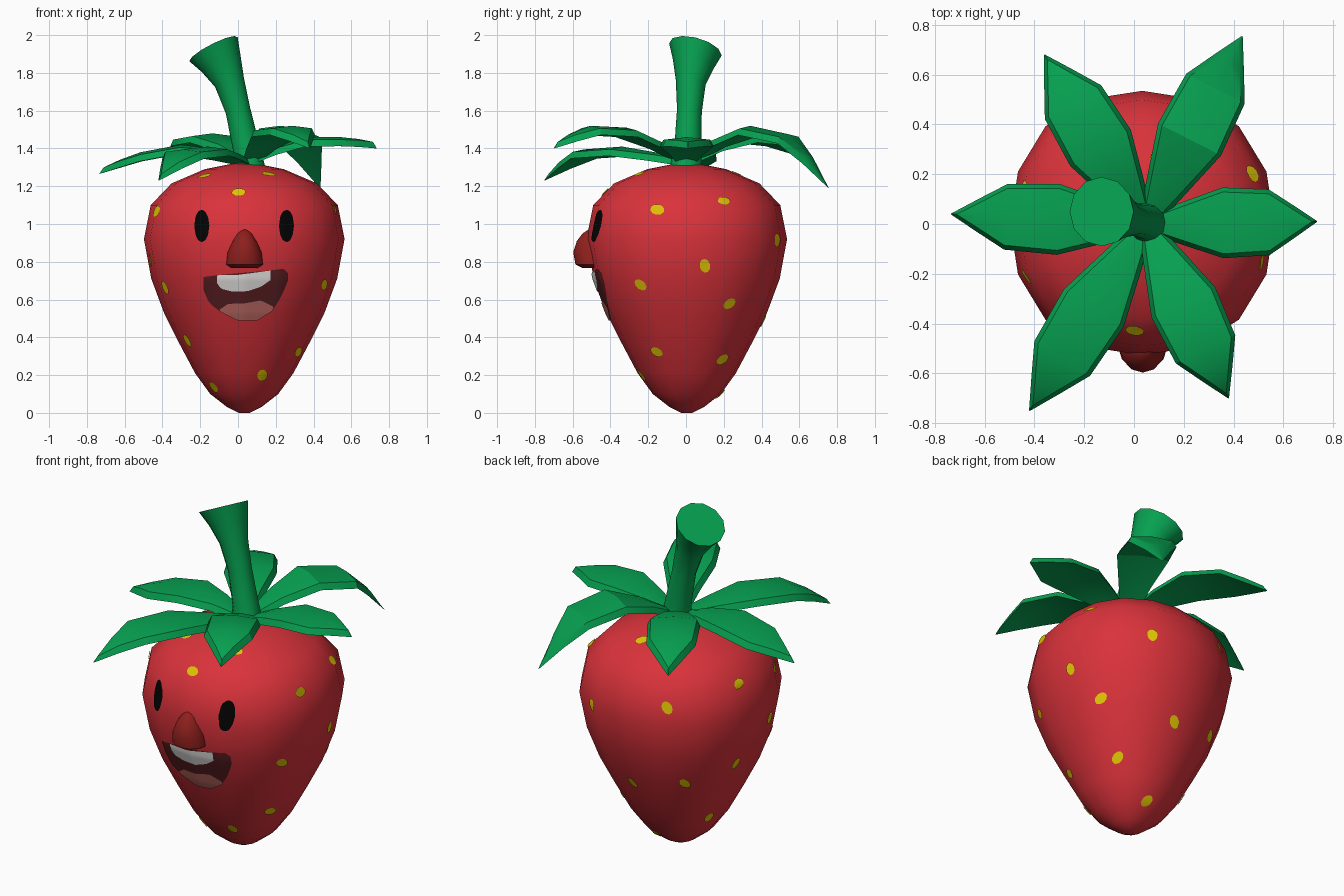
import bpy, bmesh, math
from mathutils import Vector
from mathutils.bvhtree import BVHTree

if "Cube" in bpy.data.objects:
    bpy.data.objects.remove(bpy.data.objects["Cube"])


def material(name, r, g, b):
    m = bpy.data.materials.new(name)
    m.diffuse_color = (r, g, b, 1)
    m.use_nodes = True
    m.node_tree.nodes["Principled BSDF"].inputs["Base Color"].default_value = m.diffuse_color
    return m


RED = material("berry red", 0.70, 0.032, 0.043)
GREEN = material("leaf green", 0.002, 0.35, 0.08)
YELLOW = material("seed yellow", 0.75, 0.55, 0.001)
BLACK = material("eye black", 0.001, 0.001, 0.001)
NOSE = material("nose dark red", 0.27, 0.014, 0.012)
MOUTH = material("mouth maroon", 0.10, 0.013, 0.015)
TONGUE = material("tongue pink", 0.5, 0.14, 0.12)
WHITE = material("teeth white", 0.8, 0.78, 0.77)


def finish(bm, name, mat, angle=40, normals=True):
    if normals:
        bmesh.ops.recalc_face_normals(bm, faces=bm.faces)
    me = bpy.data.meshes.new(name)
    bm.to_mesh(me)
    bm.free()
    me.materials.append(mat)
    ob = bpy.data.objects.new(name, me)
    bpy.context.collection.objects.link(ob)
    for o in bpy.context.selected_objects:
        o.select_set(False)
    ob.select_set(True)
    bpy.context.view_layer.objects.active = ob
    bpy.ops.object.shade_smooth_by_angle(angle=math.radians(angle))
    return ob


def loft(rings, name, mat, angle=40):
    """Skin a stack of rings and close both ends."""
    bm = bmesh.new()
    vs = [[bm.verts.new(p) for p in ring] for ring in rings]
    n = len(vs[0])
    for a, b in zip(vs, vs[1:]):
        for i in range(n):
            j = (i + 1) % n
            bm.faces.new((a[i], a[j], b[j], b[i]))
    bm.faces.new(vs[0])
    bm.faces.new(vs[-1])
    return finish(bm, name, mat, angle)


def circle(c, u, v, n, square=0.0):
    """Ring of n points; square pushes the diagonals outwards."""
    pts = []
    for i in range(n):
        a = 2 * math.pi * i / n
        k = 1 + square * math.sin(2 * a) ** 2
        pts.append(Vector(c) + (u * math.cos(a) + v * math.sin(a)) * k)
    return pts


X, Y = Vector((1, 0, 0)), Vector((0, 1, 0))
CX, CY = 0.033, 0.004

# Berry body
profile = [(0.0, 0.03), (0.03, 0.09), (0.1, 0.18), (0.21, 0.26), (0.37, 0.345), (0.53, 0.425),
           (0.71, 0.492), (0.92, 0.531), (1.1, 0.495), (1.215, 0.385), (1.29, 0.21), (1.322, 0.05)]
body = loft([circle((CX, CY, z), X * r, Y * r, 16, 0.035) for z, r in profile],
            "berry_body", RED, 75)
bb = bmesh.new()
bb.from_mesh(body.data)
bmesh.ops.triangulate(bb, faces=bb.faces)
tree = BVHTree.FromBMesh(bb)
bb.free()

# Seeds: thin ovals wrapped on the body, given as (angle, height, tilt)
seeds = [(-94, 1.165, 85), (-133, 1.25, -50), (-63, 1.26, 70), (-155, 1.065, -50),
         (-18, 1.075, 85), (-150, 0.665, 10), (-30, 0.68, 55), (-147, 0.385, 15),
         (-29, 0.325, 65), (-139, 0.14, 0), (-68, 0.2, 20), (-166, 0.81, 10),
         (24, 1.12, -80), (11, 0.78, 15), (30, 0.58, -60), (38, 0.285, -45), (63, 0.915, 10),
         (117, 1.02, 30), (164, 1.1, -60), (86, 0.49, 30), (128, 0.54, 40), (165, 0.62, -20),
         (157, 0.25, 0), (76, 1.262, -45), (80, 0.1, -30)]
bm = bmesh.new()
for deg, z, tilt in seeds:
    a = math.radians(deg)
    out = Vector((math.cos(a), math.sin(a), 0))
    hit, nor, _, _ = tree.ray_cast(Vector((CX, CY, z)) + out * 2, -out)
    side = Vector((-out.y, out.x, 0))
    up = nor.cross(side).normalized()
    t = math.radians(tilt)
    u = side * math.cos(t) + up * math.sin(t)
    v = nor.cross(u)
    ring = []
    for p in [hit] + circle(hit, u * 0.028, v * 0.038, 10):
        q, n, _, _ = tree.find_nearest(p)
        ring.append(bm.verts.new(q + n * 0.006))
    for i in range(1, 11):
        bm.faces.new((ring[0], ring[i], ring[i % 10 + 1]))
finish(bm, "seeds", YELLOW, 60, False)


def interp(pts, x):
    for (x0, z0), (x1, z1) in zip(pts, pts[1:]):
        if x <= x1:
            return z0 + (z1 - z0) * (x - x0) / (x1 - x0)
    return pts[-1][1]


def face_patch(name, mat, top, bottom, lift, cols=20, rows=8):
    """Plate between two curves, projected on the front of the body."""
    bm = bmesh.new()
    x0, x1 = top[0][0], top[-1][0]
    grid = []
    for i in range(cols + 1):
        x = x0 + (x1 - x0) * i / cols
        zt, zb = interp(top, x), interp(bottom, x)
        col = []
        for j in range(rows + 1):
            o = Vector((x, -2, zb + (zt - zb) * j / rows))
            hit, n, _, _ = tree.ray_cast(o, Y)
            col.append(bm.verts.new(hit + n * lift))
        grid.append(col)
    for a, b in zip(grid, grid[1:]):
        for j in range(rows):
            bm.faces.new((a[j], b[j], b[j + 1], a[j + 1]))
    finish(bm, name, mat, 60, False)


# Eyes
for name, ex in (("left_eye", -0.19), ("right_eye", 0.255)):
    arc = [(math.cos(math.pi * (1 - i / 12)), math.sin(math.pi * i / 12)) for i in range(13)]
    face_patch(name, BLACK, [(ex + 0.039 * c, 0.99 + 0.083 * s + 0.001) for c, s in arc],
               [(ex + 0.039 * c, 0.99 - 0.083 * s - 0.001) for c, s in arc], 0.005, 12)

# Mouth, teeth and tongue
face_patch("mouth", MOUTH,
           [(-0.18, 0.72), (-0.11, 0.73), (0.17, 0.755), (0.25, 0.765), (0.262, 0.74)],
           [(-0.18, 0.65), (-0.15, 0.58), (-0.09, 0.535), (0.0, 0.492), (0.1, 0.492),
            (0.18, 0.54), (0.23, 0.62), (0.262, 0.7)], 0.004)
face_patch("teeth", WHITE, [(-0.11, 0.73), (0.0, 0.732), (0.17, 0.755)],
           [(-0.11, 0.69), (-0.09, 0.66), (-0.03, 0.645), (0.05, 0.647), (0.12, 0.67),
            (0.17, 0.705)], 0.008)
face_patch("tongue", TONGUE,
           [(-0.095, 0.55), (-0.05, 0.58), (0.03, 0.582), (0.12, 0.598), (0.185, 0.565)],
           [(-0.095, 0.54), (0.0, 0.492), (0.1, 0.492), (0.185, 0.545)], 0.008)

# Nose: teardrop with a flat underside
nose = [(0.768, 0.07, 0.05), (0.785, 0.097, 0.085), (0.85, 0.09, 0.097), (0.91, 0.066, 0.078),
        (0.95, 0.04, 0.048), (0.972, 0.012, 0.015)]
loft([circle((0.035, -0.5, z), X * w, Y * d, 12) for z, w, d in nose], "nose", NOSE, 50)

# Stem: bent tube flaring to a slanted cut top
stem = [(0.06, 0.0, 1.3, 0.085, 0), (0.045, 0.01, 1.4, 0.072, 8), (0.0, 0.018, 1.6, 0.066, 14),
        (-0.045, 0.025, 1.75, 0.08, 18), (-0.09, 0.04, 1.85, 0.112, 23),
        (-0.13, 0.05, 1.925, 0.143, 26)]
rings = []
for x, y, z, r, t in stem:
    c, b = math.radians(t), math.radians(t * 0.5)
    rings.append(circle((x, y, z), Vector((math.cos(c), 0, math.sin(c))) * r,
                        Vector((0, math.cos(b), -math.sin(b))) * r, 12))
loft(rings, "stem", GREEN)

# Leaves: (tip x, tip y, heights from base to tip), bevelled rim below a domed top
stations = [(0, 0.035), (0.22, 0.088), (0.45, 0.142), (0.72, 0.132), (0.86, 0.068), (1, 0.002)]
leaves = [("right", 0.735, 0.01, (1.345, 1.41, 1.46, 1.46, 1.45, 1.435)),
          ("back_right", 0.435, 0.755, (1.345, 1.45, 1.52, 1.475, 1.36, 1.225)),
          ("back_left", -0.36, 0.68, (1.345, 1.43, 1.48, 1.46, 1.415, 1.37)),
          ("left", -0.735, 0.04, (1.345, 1.40, 1.42, 1.38, 1.34, 1.30)),
          ("front_left", -0.42, -0.75, (1.345, 1.38, 1.41, 1.395, 1.335, 1.265)),
          ("front_right", 0.38, -0.7, (1.345, 1.44, 1.51, 1.52, 1.48, 1.435))]
for name, tx, ty, heights in leaves:
    base = Vector((0.05, 0, 0))
    run = Vector((tx, ty, 0)) - base
    side = Vector((-run.y, run.x, 0)).normalized()
    rings = []
    for (s, w), z in zip(stations, heights):
        low = base + run * s + Vector((0, 0, z - 0.035))
        top = base + run * min(s, 0.97) + Vector((0, 0, z))
        e, f = side * w, side * max(w - 0.018, 0.001)
        drop = Vector((0, 0, -0.1 * w))
        rings.append([top - f + drop, top, top + f + drop, low + e + drop, low, low - e + drop])
    loft(rings, name + "_leaf", GREEN, 30)
